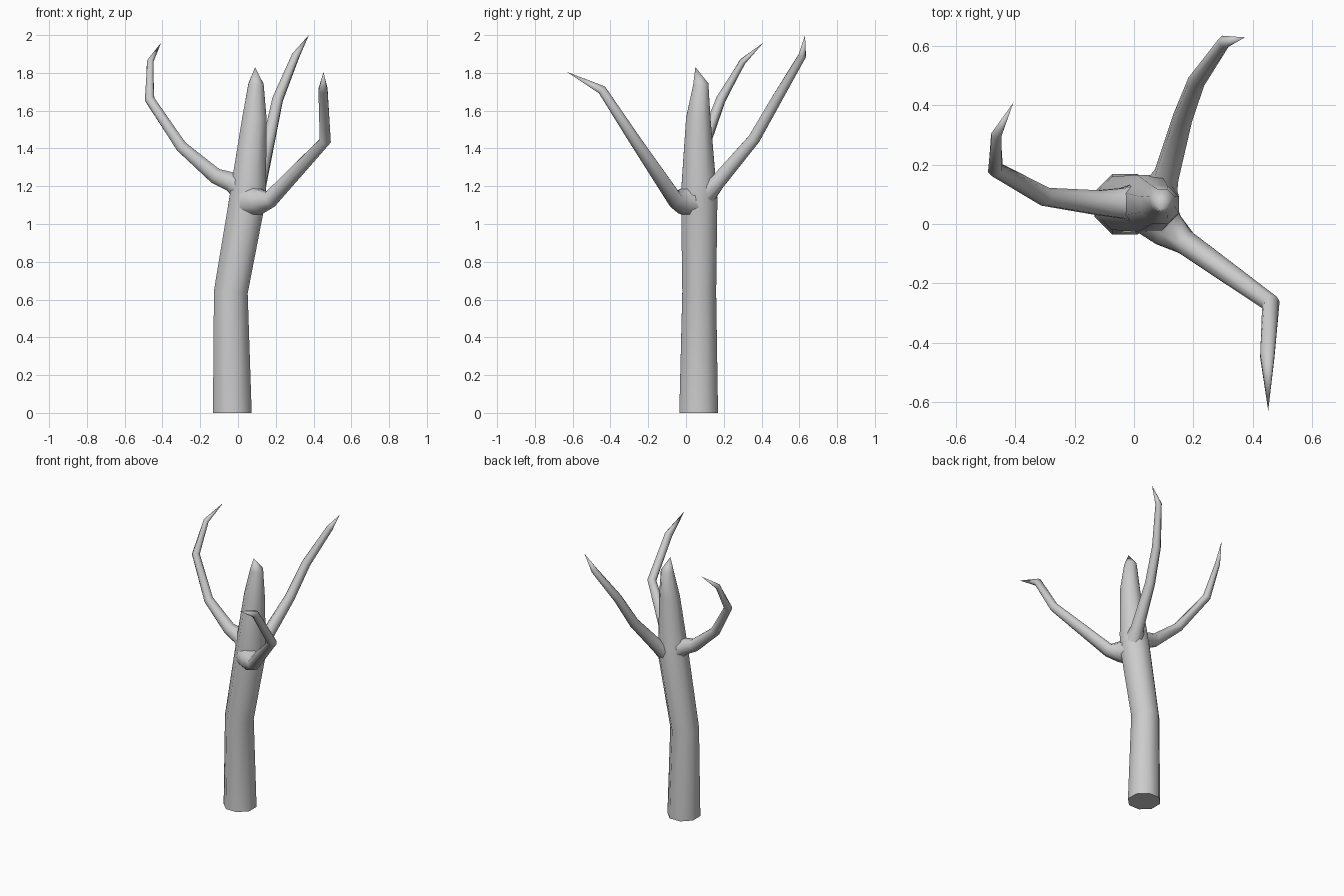
import bpy, bmesh, math
from mathutils import Vector

if "Cube" in bpy.data.objects:
    bpy.data.objects.remove(bpy.data.objects["Cube"])


def limb(name, path, sides, up, flat_base=False):
    """Tapered tube through (x, y, z, radius) points, ending in a pointed tip."""
    pts = [Vector(p[:3]) for p in path]
    bm = bmesh.new()
    rings = []
    for i, p in enumerate(pts[:-1]):
        t = (pts[i + 1] - p).normalized()
        if i:
            t = (t + (p - pts[i - 1]).normalized()).normalized()
        if i == 0 and flat_base:
            t = Vector((0, 0, 1))
        u = (up - t * up.dot(t)).normalized()
        v = t.cross(u)
        ring = []
        for k in range(sides):
            a = 2 * math.pi * (k + 0.5) / sides
            ring.append(bm.verts.new(p + path[i][3] * (u * math.cos(a) + v * math.sin(a))))
        rings.append(ring)
    tip = bm.verts.new(pts[-1])
    bm.faces.new(rings[0][::-1])
    for a, b in zip(rings, rings[1:]):
        for k in range(sides):
            n = (k + 1) % sides
            bm.faces.new((a[k], a[n], b[n], b[k]))
    for k in range(sides):
        bm.faces.new((rings[-1][k], rings[-1][(k + 1) % sides], tip))
    bmesh.ops.recalc_face_normals(bm, faces=bm.faces)
    me = bpy.data.meshes.new(name)
    bm.to_mesh(me)
    bm.free()
    ob = bpy.data.objects.new(name, me)
    bpy.context.collection.objects.link(ob)
    bpy.context.view_layer.objects.active = ob
    ob.select_set(True)
    bpy.ops.object.shade_smooth_by_angle(angle=math.radians(50))
    ob.select_set(False)
    return ob


X, Z = Vector((1, 0, 0)), Vector((0, 0, 1))

# Leaning trunk
limb("trunk", [(-0.03, 0.067, 0, 0.111), (-0.038, 0.07, 0.64, 0.097),
               (0.05, 0.07, 1.13, 0.104), (0.058, 0.068, 1.22, 0.098),
               (0.087, 0.065, 1.56, 0.07), (0.095, 0.078, 1.74, 0.044),
               (0.09, 0.05, 1.83, 0)], 8, X, True)

# Left branch, curling back
limb("left_branch", [(0.02, 0.07, 1.19, 0.075), (-0.04, 0.07, 1.225, 0.055),
                     (-0.12, 0.072, 1.255, 0.045), (-0.30, 0.092, 1.41, 0.033),
                     (-0.468, 0.185, 1.66, 0.027), (-0.465, 0.30, 1.86, 0.018),
                     (-0.407, 0.41, 1.96, 0)], 8, Vector((0, 1, 0)))

# Back branch
limb("back_branch", [(0.08, 0.09, 1.15, 0.07), (0.11, 0.165, 1.22, 0.044),
                     (0.165, 0.36, 1.45, 0.034), (0.21, 0.48, 1.66, 0.030),
                     (0.305, 0.615, 1.89, 0.022), (0.375, 0.63, 2.0, 0)], 8, X)

# Front right branch with flared root and bent end
limb("front_branch", [(0.07, 0.03, 1.12, 0.09), (0.115, -0.02, 1.12, 0.068),
                      (0.17, -0.06, 1.13, 0.045), (0.462, -0.268, 1.44, 0.031),
                      (0.45, -0.445, 1.71, 0.026), (0.453, -0.63, 1.805, 0)], 8, Z)
